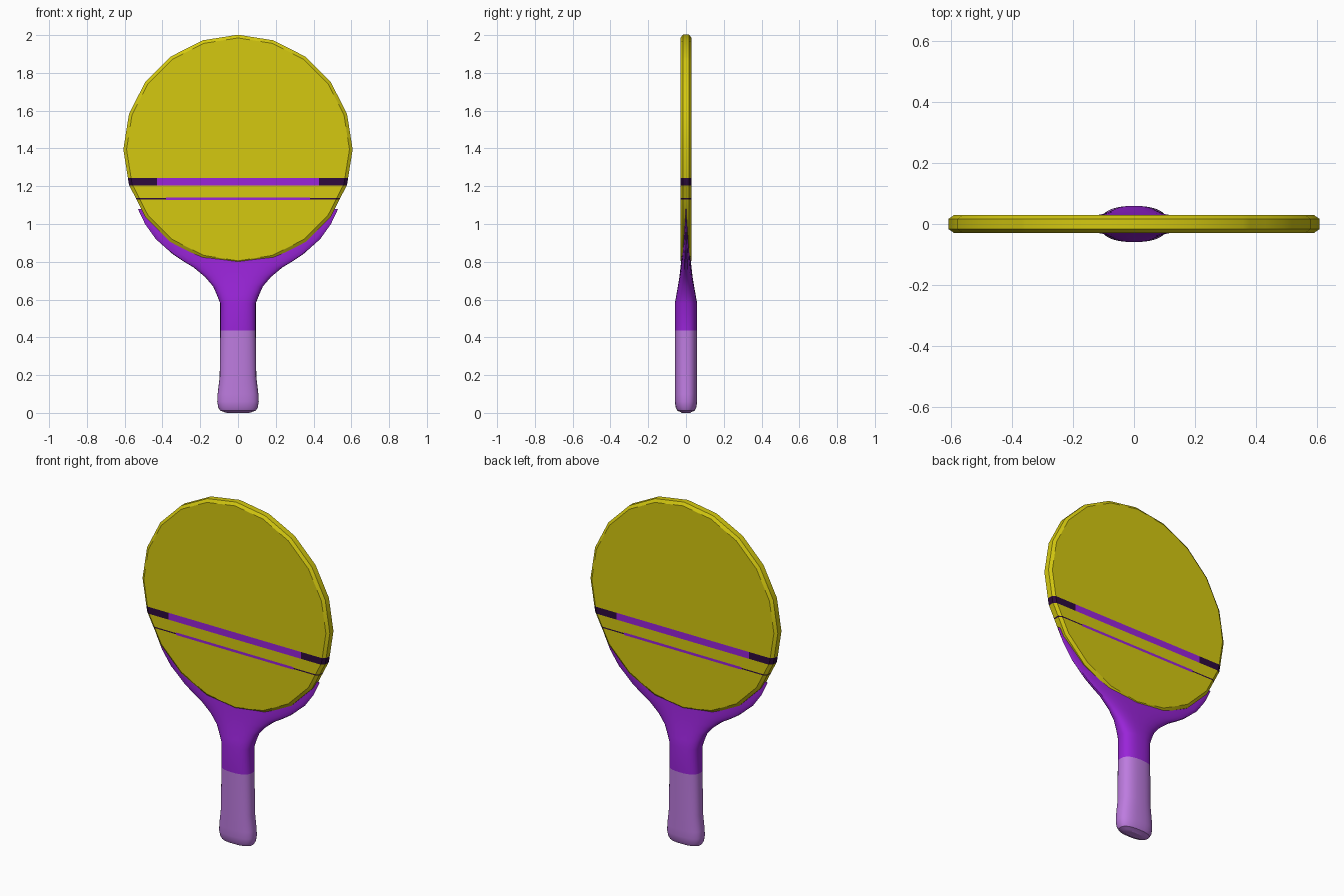
import bpy, bmesh, math
from mathutils import Vector

if "Cube" in bpy.data.objects:
    bpy.data.objects.remove(bpy.data.objects["Cube"])


def material(name, rgb):
    m = bpy.data.materials.new(name)
    m.diffuse_color = (*rgb, 1)
    m.use_nodes = True
    m.node_tree.nodes["Principled BSDF"].inputs["Base Color"].default_value = m.diffuse_color
    return m


YELLOW = material("yellow", (0.66, 0.58, 0.005))
PURPLE = material("purple", (0.32, 0.018, 0.69))
LAVENDER = material("lavender", (0.51, 0.20, 0.74))
DARK = material("dark_plum", (0.026, 0.003, 0.048))


def loft(bm, rings):
    """Skin a list of closed point rings and cap both ends."""
    loops = [[bm.verts.new(p) for p in ring] for ring in rings]
    n = len(loops[0])
    for a, b in zip(loops, loops[1:]):
        for i in range(n):
            j = (i + 1) % n
            bm.faces.new((a[i], a[j], b[j], b[i]))
    bm.faces.new(loops[0][::-1])
    bm.faces.new(loops[-1])


def finish(name, bm, mats, rule):
    bmesh.ops.recalc_face_normals(bm, faces=bm.faces)
    for f in bm.faces:
        f.material_index = rule(f.calc_center_median())
    me = bpy.data.meshes.new(name)
    bm.to_mesh(me)
    bm.free()
    for m in mats:
        me.materials.append(m)
    ob = bpy.data.objects.new(name, me)
    bpy.context.collection.objects.link(ob)
    bpy.ops.object.select_all(action='DESELECT')
    ob.select_set(True)
    bpy.context.view_layer.objects.active = ob
    bpy.ops.object.shade_smooth_by_angle(angle=math.radians(30))
    return ob


# Paddle face: 20-sided disc with a softened rim
CZ = 1.395


def disc_ring(y, r):
    return [(r * math.sin(math.tau * i / 20), y, CZ + r * math.cos(math.tau * i / 20))
            for i in range(20)]


bm = bmesh.new()
loft(bm, [disc_ring(y, r) for y, r in
          [(-0.029, 0.59), (-0.017, 0.607), (0.017, 0.607), (0.029, 0.59)]])

# Cut the stripe borders into the disc
cuts = [((0, 0, z), (0, 0, 1)) for z in (1.126, 1.130, 1.137, 1.141, 1.203, 1.243)]
cuts += [((s * x, 0, 0), (1, 0, 0)) for x in (0.38, 0.43) for s in (-1, 1)]
for co, no in cuts:
    bmesh.ops.bisect_plane(bm, geom=bm.verts[:] + bm.edges[:] + bm.faces[:], dist=1e-6,
                           plane_co=Vector(co), plane_no=Vector(no))


def disc_colour(c):
    if 1.203 < c.z < 1.243:
        return 1 if abs(c.x) < 0.43 else 2
    if 1.126 < c.z < 1.141 and abs(c.x) < 0.38:
        return 1
    if 1.130 < c.z < 1.137:
        return 2
    return 0


finish("paddle_face", bm, [YELLOW, PURPLE, DARK], disc_colour)

# Handle: rounded grip flaring into a thin cradle around the disc
# (height, half width, half depth)
SECTIONS = [(0.005, 0.075, 0.03), (0.0, 0.06, 0.022), (0.012, 0.095, 0.046),
            (0.03, 0.105, 0.055), (0.06, 0.11, 0.059), (0.1, 0.108, 0.059),
            (0.19, 0.097, 0.059), (0.435, 0.094, 0.059), (0.58, 0.094, 0.059),
            (0.625, 0.112, 0.051), (0.67, 0.132, 0.043), (0.72, 0.175, 0.035),
            (0.77, 0.235, 0.029), (0.8, 0.285, 0.026), (0.84, 0.345, 0.022),
            (0.92, 0.435, 0.017), (1.0, 0.492, 0.012), (1.08, 0.53, 0.004)]
SECTIONS = sorted(SECTIONS)


def section(z, w, d, n=32, e=0.8):
    ring = []
    for i in range(n):
        c, s = math.cos(math.tau * i / n), math.sin(math.tau * i / n)
        ring.append((math.copysign(w * abs(c) ** e, c), math.copysign(d * abs(s) ** e, s), z))
    return ring


bm = bmesh.new()
loft(bm, [section(*s) for s in SECTIONS])
finish("handle", bm, [LAVENDER, PURPLE], lambda c: 0 if c.z < 0.435 else 1)
